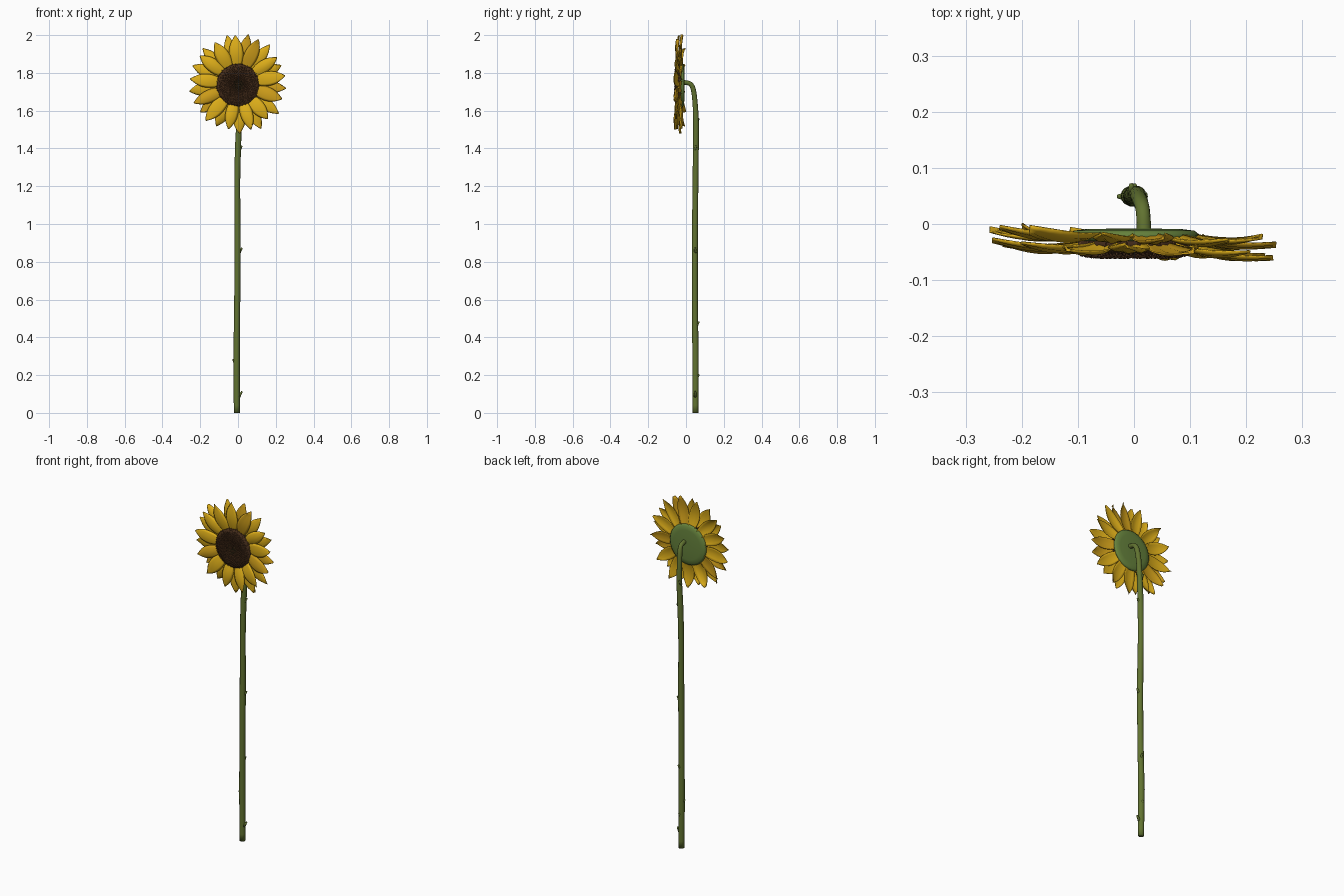
import bpy, bmesh, math, random
from mathutils import Vector, Matrix

if "Cube" in bpy.data.objects:
    bpy.data.objects.remove(bpy.data.objects["Cube"])

random.seed(4)
CX, CZ = 0.0, 1.735          # flower head centre


def mat(name, c):
    m = bpy.data.materials.new(name)
    m.diffuse_color = (*c, 1)
    m.use_nodes = True
    m.node_tree.nodes["Principled BSDF"].inputs["Base Color"].default_value = m.diffuse_color
    return m


YELLOW = mat("petal yellow", (0.72, 0.42, 0.01))
GOLD = mat("petal gold", (0.60, 0.33, 0.01))
BROWN = mat("seed brown", (0.10, 0.042, 0.016))
DARK = mat("dark brown", (0.055, 0.024, 0.010))
CORE = mat("core green", (0.035, 0.035, 0.010))
STEM = mat("stem green", (0.12, 0.17, 0.03))
BACK = mat("sepal green", (0.13, 0.22, 0.045))


def finish(name, bm, mats, smooth=True):
    bmesh.ops.recalc_face_normals(bm, faces=bm.faces)
    me = bpy.data.meshes.new(name)
    bm.to_mesh(me)
    bm.free()
    for m in mats:
        me.materials.append(m)
    for p in me.polygons:
        p.use_smooth = smooth
    ob = bpy.data.objects.new(name, me)
    bpy.context.collection.objects.link(ob)
    return ob


def skin(bm, rings, closed=True, caps=False):
    n = len(rings[0])
    for a, b in zip(rings, rings[1:]):
        for i in range(n if closed else n - 1):
            j = (i + 1) % n
            bm.faces.new((a[i], a[j], b[j], b[i]))
    if caps:
        bm.faces.new(rings[0])
        bm.faces.new(rings[-1])


def lathe(name, profile, m, seg=48):
    # revolve (radius, y) points about the head axis
    bm = bmesh.new()
    rings = [[bm.verts.new((CX + r * math.cos(t), y, CZ + r * math.sin(t)))
              for t in (2 * math.pi * i / seg for i in range(seg))] for r, y in profile]
    skin(bm, rings, caps=True)
    return finish(name, bm, [m])


# stem: bent tube, swept along a smooth path
path = [Vector(p) for p in [(-0.006, 0.05, 0), (-0.007, 0.05, 0.3), (-0.004, 0.047, 0.6),
        (-0.002, 0.047, 0.9), (-0.004, 0.05, 1.2), (0.0, 0.052, 1.4), (0.006, 0.053, 1.54),
        (0.008, 0.048, 1.64), (0.012, 0.039, 1.71), (0.016, 0.022, 1.742), (0.018, -0.015, 1.75)]]
radii = [.016, .017, .016, .0165, .0155, .016, .015, .014, .0135, .0125, .013]


def at(i, t):
    p = [path[min(max(i + k, 0), len(path) - 1)] for k in (-1, 0, 1, 2)]
    return 0.5 * (2 * p[1] + (p[2] - p[0]) * t + (2 * p[0] - 5 * p[1] + 4 * p[2] - p[3]) * t * t
                  + (3 * p[1] - p[0] - 3 * p[2] + p[3]) * t ** 3)


bm = bmesh.new()
pts = [(at(i, k / 5), radii[i] + (radii[i + 1] - radii[i]) * k / 5)
       for i in range(len(path) - 1) for k in range(5)] + [(path[-1], radii[-1])]
rings = []
for i, (p, r) in enumerate(pts):
    d = (pts[min(i + 1, len(pts) - 1)][0] - pts[max(i - 1, 0)][0]).normalized()
    u = Vector((1, 0, 0))
    u = (u - d * u.dot(d)).normalized()
    v = d.cross(u)
    rings.append([bm.verts.new(p + (u * math.cos(t) + v * math.sin(t)) * r)
                  for t in (2 * math.pi * k / 14 for k in range(14))])
skin(bm, rings, caps=True)
finish("stem", bm, [STEM])

# small leaf stubs on the stem
bm = bmesh.new()
for z, ang in [(.10, 0), (.19, 90), (.27, 180), (.47, 80), (.86, 0), (1.40, 10), (1.545, 95)]:
    a = math.radians(ang)
    d = Vector((math.cos(a), math.sin(a), 1.6)).normalized()
    c = Vector((-0.003 + 0.016 * math.cos(a), 0.049 + 0.012 * math.sin(a), z))
    bmesh.ops.create_cone(bm, cap_ends=True, segments=8, radius1=0.009, radius2=0.004, depth=0.032,
                          matrix=Matrix.Translation(c) @ d.to_track_quat('Z', 'Y').to_matrix().to_4x4())
finish("stem_stubs", bm, [STEM])

# green back of the head, and the domed seed disc
back = lathe("head_back", [(0.02, -0.008), (0.085, -0.009), (0.108, -0.012), (0.118, -0.02),
                           (0.112, -0.03)], BACK)
lathe("seed_disc", [(0.108, -0.022), (0.114, -0.038), (0.106, -0.049), (0.085, -0.055),
                    (0.06, -0.056), (0.04, -0.053), (0.02, -0.050)], DARK)

# seeds in a spiral: browns outside, dark green core
bm = bmesh.new()
N = 620
for i in range(N):
    r = 0.114 * math.sqrt((i + 0.5) / N)
    t = i * 2.39996
    y = -0.052 - 0.004 * math.sin(math.pi * min(r / 0.1, 1))
    if r > 0.085:
        y += 0.016 * ((r - 0.085) / 0.029) ** 2
    h = random.uniform(0.008, 0.013)
    lean = Vector((math.cos(t) * r * 4, -1, math.sin(t) * r * 4)).normalized()
    M = (Matrix.Translation((CX + r * math.cos(t), y, CZ + r * math.sin(t)))
         @ lean.to_track_quat('Z', 'Y').to_matrix().to_4x4())
    k = len(bm.faces)
    bmesh.ops.create_cone(bm, cap_ends=True, segments=5, radius1=0.0042, radius2=0.0018,
                          depth=h, matrix=M)
    bm.faces.ensure_lookup_table()
    idx = 2 if r < 0.03 else (1 if random.random() < 0.25 else 0)
    for f in bm.faces[k:]:
        f.material_index = idx
finish("seeds", bm, [BROWN, DARK, CORE], smooth=False)


def petal(bm, ang, r0, length, width, y0, ytip, cup, twist, mi):
    rows, cols = 10, 6
    a = Vector((math.cos(ang), 0, math.sin(ang)))
    s = Vector((-math.sin(ang), 0, math.cos(ang)))
    grid = []
    for i in range(rows + 1):
        t = i / rows
        w = width * (0.45 + 0.55 * math.sin(math.pi * min(t / 0.9, 1) ** 0.9)) if t < 0.5 else \
            width * max(0.04, 1 - ((t - 0.45) / 0.55) ** 2.2)
        row = []
        for j in range(cols + 1):
            q = 2 * j / cols - 1
            y = y0 + (ytip - y0) * t - 0.012 * math.sin(math.pi * t)
            y += cup * (q * q - 0.4) * math.sin(math.pi * min(t * 0.9 + 0.08, 1))
            y += twist * q * t - 0.0012 * math.cos(3 * math.pi * q)
            p = a * (r0 + length * t) + s * (q * w / 2)
            row.append(bm.verts.new((CX + p.x, y, CZ + 0.006 + p.z)))
        grid.append(row)
    k = len(bm.faces)
    skin(bm, grid, closed=False)
    bm.faces.ensure_lookup_table()
    for f in bm.faces[k:]:
        f.material_index = mi


# two alternating rings of petals
n = 13
for name, off, y0, yt, R, mi in [("front_petals", 0.0, -0.034, -0.040, 0.255, 0),
                                 ("back_petals", 0.5, -0.018, -0.018, 0.263, 0)]:
    bm = bmesh.new()
    for i in range(n):
        ang = 2 * math.pi * (i + off + random.uniform(-.1, .1)) / n + 0.13
        tip = yt - 0.012 * math.cos(ang) - 0.006 * max(0, -math.sin(ang)) + random.uniform(-.01, .007)
        petal(bm, ang, 0.09, R + random.uniform(-.016, .006) - 0.09, random.uniform(.064, .076),
              y0, tip, random.uniform(.004, .011), random.uniform(-.008, .008),
              1 if i % 5 == 2 else 0)
    ob = finish(name, bm, [YELLOW, GOLD])
    so = ob.modifiers.new("thickness", 'SOLIDIFY')
    so.thickness = 0.003
    so.offset = 0
